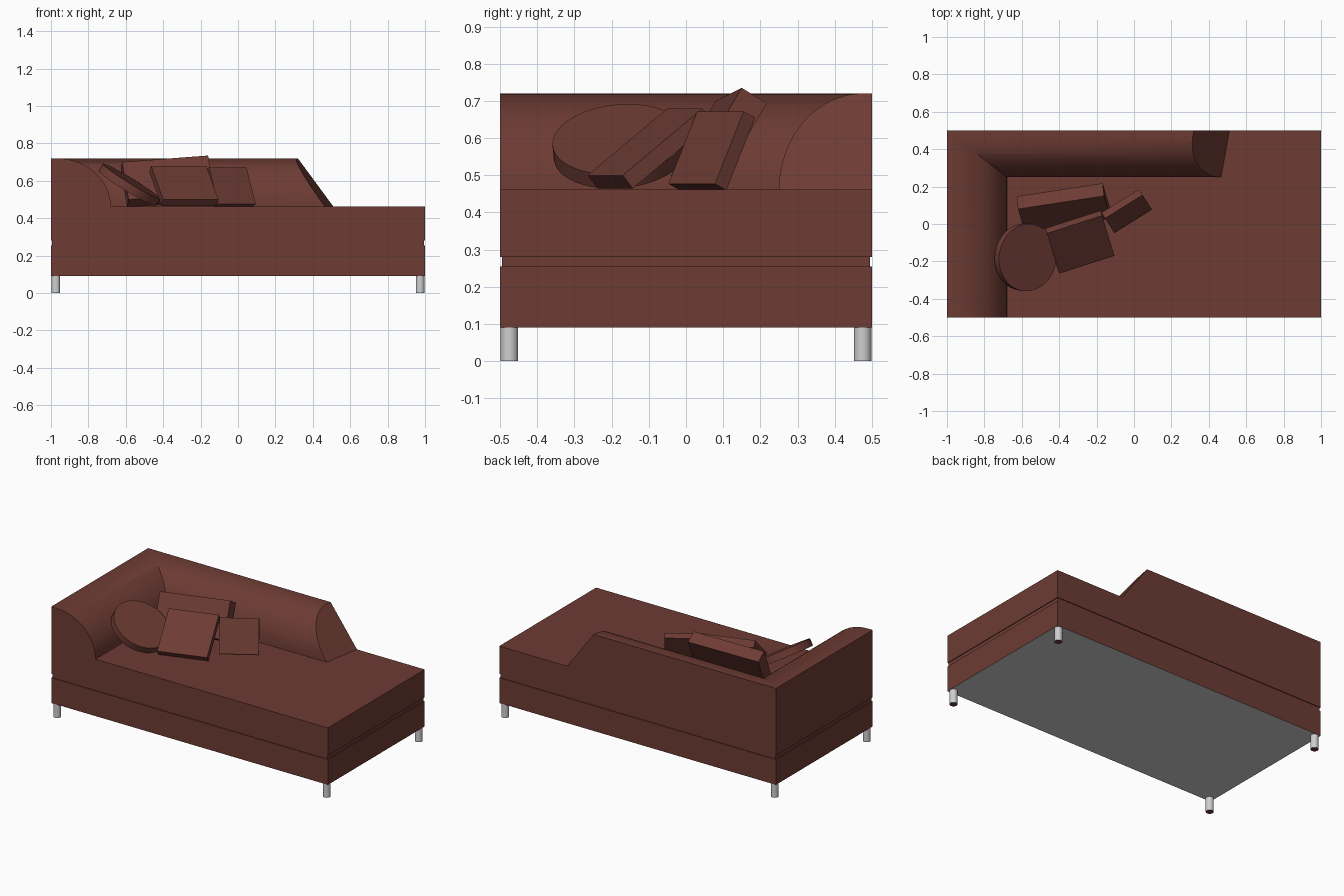
import bpy, bmesh, math
from mathutils import Vector

if "Cube" in bpy.data.objects:
    bpy.data.objects.remove(bpy.data.objects["Cube"])


def material(name, color):
    m = bpy.data.materials.new(name)
    m.diffuse_color = (*color, 1)
    m.use_nodes = True
    m.node_tree.nodes["Principled BSDF"].inputs["Base Color"].default_value = m.diffuse_color
    return m


RED = material("red brown fabric", (0.153, 0.044, 0.034))
GREY = material("light grey", (0.62, 0.62, 0.62))


def finish(name, bm, mats, under=None, smooth=False):
    """Turn a bmesh into an object; faces pointing down may get a second material."""
    bmesh.ops.recalc_face_normals(bm, faces=bm.faces)
    if under is not None:
        for f in bm.faces:
            if f.normal.z < -0.9:
                f.material_index = under
    me = bpy.data.meshes.new(name)
    bm.to_mesh(me)
    bm.free()
    for m in mats:
        me.materials.append(m)
    ob = bpy.data.objects.new(name, me)
    bpy.context.collection.objects.link(ob)
    if smooth:
        bpy.context.view_layer.objects.active = ob
        ob.select_set(True)
        bpy.ops.object.shade_smooth_by_angle(angle=math.radians(35))
        ob.select_set(False)
    return ob


def block(name, hx, hy, z0, z1, mats, under=None):
    bm = bmesh.new()
    bmesh.ops.create_cube(bm, size=1)
    for v in bm.verts:
        v.co = (v.co.x * 2 * hx, v.co.y * 2 * hy, z0 + (v.co.z + 0.5) * (z1 - z0))
    finish(name, bm, mats, under)


def cushion(name, top_left, top_right, drop, thick):
    """Slab from the top edge of its front face, the way down that face, and its thickness."""
    tl, tr, d = Vector(top_left), Vector(top_right), Vector(drop)
    back = (tr - tl).cross(d).normalized() * thick
    front = [tl, tr, tr + d, tl + d]
    bm = bmesh.new()
    a = [bm.verts.new(p) for p in front]
    b = [bm.verts.new(p + back) for p in front]
    bm.faces.new(a)
    bm.faces.new(b)
    for i in range(4):
        j = (i + 1) % 4
        bm.faces.new((a[i], a[j], b[j], b[i]))
    finish(name, bm, [RED])


def cylinder(name, centre, radius, depth, normal, mats, under=None, sides=32):
    bm = bmesh.new()
    bmesh.ops.create_cone(bm, cap_ends=True, segments=sides,
                          radius1=radius, radius2=radius, depth=depth)
    q = Vector((0, 0, 1)).rotation_difference(Vector(normal).normalized())
    for v in bm.verts:
        v.co = q @ v.co + Vector(centre)
    finish(name, bm, mats, under, smooth=True)


# Base, thin recessed joint, and mattress
block("base", 1, 0.5, 0.09, 0.255, [RED, GREY], under=1)
block("joint", 0.995, 0.495, 0.25, 0.285, [RED])
block("mattress", 1, 0.5, 0.28, 0.462, [RED])

# Left arm and back: one rounded profile swept around a mitred corner
Z0, H = 0.462, 0.258
profile = [(0, 0), (0, 1)]
for i in range(17):
    t = math.pi / 2 * (1 - i / 16)
    profile.append((0.1 + 0.9 * math.cos(t), math.sin(t)))
bm = bmesh.new()
sections = [[], [], []]
for s, h in profile:
    x, y, z = -1 + 0.32 * s, 0.5 - 0.25 * s, Z0 + H * h
    x_end = 0.51 - 0.19 * h - 0.045 * s     # slanted free end
    for sec, co in zip(sections, ((x, -0.5, z), (x, y, z), (x_end, y, z))):
        sec.append(bm.verts.new(co))
for a, b in zip(sections, sections[1:]):
    for i in range(len(profile) - 1):
        bm.faces.new((a[i], a[i + 1], b[i + 1], b[i]))
bm.faces.new(sections[0])
bm.faces.new(sections[2])
finish("backrest", bm, [RED], smooth=True)

# Loose cushions
cylinder("round_cushion", (-0.58, -0.178, 0.578), 0.18, 0.045, (0.52, -0.08, 0.85), [RED], sides=40)
cushion("front_cushion", (-0.465, -0.05, 0.68), (-0.17, 0.045, 0.68), (0.065, -0.215, -0.18), 0.045)
cushion("large_cushion", (-0.62, 0.08, 0.70), (-0.16, 0.15, 0.735), (0.035, -0.12, -0.20), 0.08)
cushion("small_cushion", (-0.155, 0.03, 0.672), (0.045, 0.155, 0.672), (0.05, -0.077, -0.195), 0.04)

# Legs with fabric coloured soles
for sx in (-1, 1):
    for sy in (-1, 1):
        cylinder("leg", (sx * 0.974, sy * 0.475, 0.046), 0.0235, 0.092, (0, 0, 1),
                 [GREY, RED], under=1, sides=20)
